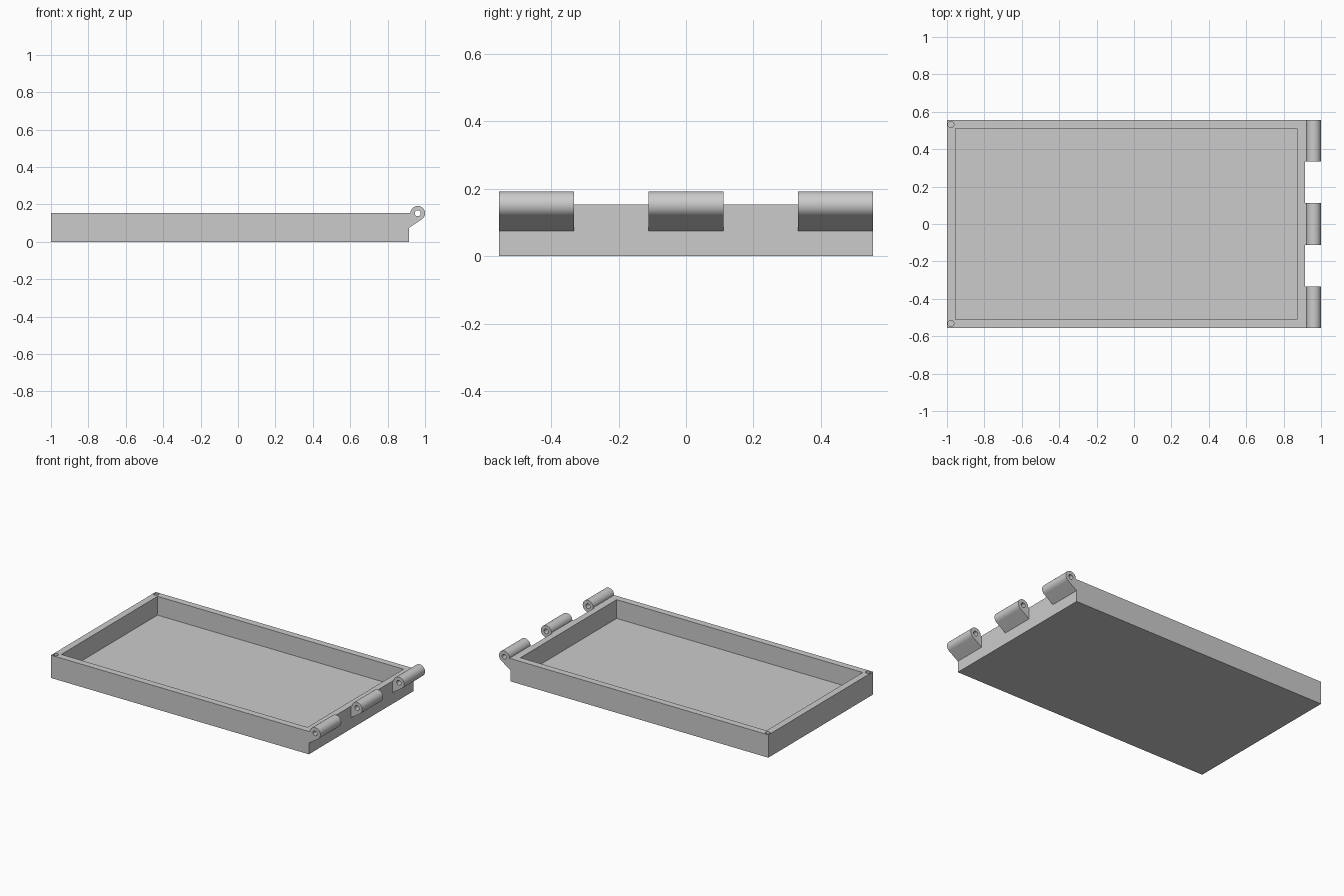
import bpy, bmesh, math

if "Cube" in bpy.data.objects:
    bpy.data.objects.remove(bpy.data.objects["Cube"])

# Overall sizes
LEFT, RIGHT, HALF, TOP = -1.0, 0.915, 0.555, 0.153
WALL, FLOOR = 0.045, 0.027
PIN_X, PIN_Z, KNUCKLE_R, PIN_R = 0.961, TOP, 0.039, 0.016

grey = bpy.data.materials.new("plain grey")
grey.use_nodes = True
colour = (0.6, 0.6, 0.6, 1)
grey.diffuse_color = colour
grey.node_tree.nodes["Principled BSDF"].inputs["Base Color"].default_value = colour


def prism(name, outline, offset):
    """Closed prism: extrude a planar outline along the offset vector."""
    bm = bmesh.new()
    face = bm.faces.new([bm.verts.new(p) for p in outline])
    side = bmesh.ops.extrude_face_region(bm, geom=[face], use_keep_orig=True)
    bmesh.ops.translate(bm, vec=offset,
                        verts=[g for g in side["geom"] if isinstance(g, bmesh.types.BMVert)])
    bmesh.ops.recalc_face_normals(bm, faces=bm.faces)
    mesh = bpy.data.meshes.new(name)
    bm.to_mesh(mesh)
    bm.free()
    obj = bpy.data.objects.new(name, mesh)
    bpy.context.collection.objects.link(obj)
    mesh.materials.append(grey)
    return obj


def rectangle(x0, x1, y, z):
    return [(x0, -y, z), (x1, -y, z), (x1, y, z), (x0, y, z)]


def arc(start, end, steps):
    return [math.radians(start + (end - start) * i / steps) for i in range(steps + 1)]


def cut(obj, cutters):
    """Subtract each cutter, bake the result and discard the cutters."""
    for cutter in cutters:
        cutter.hide_render = True
        mod = obj.modifiers.new("cut", 'BOOLEAN')
        mod.operation, mod.solver, mod.object = 'DIFFERENCE', 'EXACT', cutter
    graph = bpy.context.evaluated_depsgraph_get()
    baked = bpy.data.meshes.new_from_object(obj.evaluated_get(graph))
    obj.modifiers.clear()
    obj.data = baked
    for cutter in cutters:
        bpy.data.objects.remove(cutter)


def smooth(obj):
    bpy.ops.object.select_all(action='DESELECT')
    obj.select_set(True)
    bpy.context.view_layer.objects.active = obj
    bpy.ops.object.shade_smooth_by_angle(angle=math.radians(30))


# Open tray with a recess and two small round sockets in the free corners
tray = prism("tray", rectangle(LEFT, RIGHT, HALF, 0), (0, 0, TOP))
cutters = [prism("recess", rectangle(LEFT + WALL, RIGHT - WALL + 0.002, HALF - WALL, FLOOR), (0, 0, 0.3))]
for side in (-1, 1):
    ring = [(LEFT + 0.021 + 0.016 * math.cos(a), side * (HALF - 0.023) + 0.016 * math.sin(a), TOP - 0.06)
            for a in arc(0, 345, 23)]
    cutters.append(prism("socket", ring, (0, 0, 0.2)))
cut(tray, cutters)
smooth(tray)

# Hinge knuckles: a round barrel carried on a sloping bracket
profile = [(RIGHT, TOP), (RIGHT, 0.075)]
profile += [(PIN_X + KNUCKLE_R * math.cos(a), PIN_Z + KNUCKLE_R * math.sin(a)) for a in arc(-56, 180, 36)]
width = HALF * 2 / 5
for place, y in (("front", -HALF), ("middle", -width / 2), ("back", HALF - width)):
    knuckle = prism(place + "_hinge_knuckle", [(x, y, z) for x, z in profile], (0, width, 0))
    bore = [(PIN_X + PIN_R * math.cos(a), y - 0.05, PIN_Z + PIN_R * math.sin(a)) for a in arc(0, 345, 23)]
    cut(knuckle, [prism("pin_bore", bore, (0, width + 0.1, 0))])
    smooth(knuckle)
